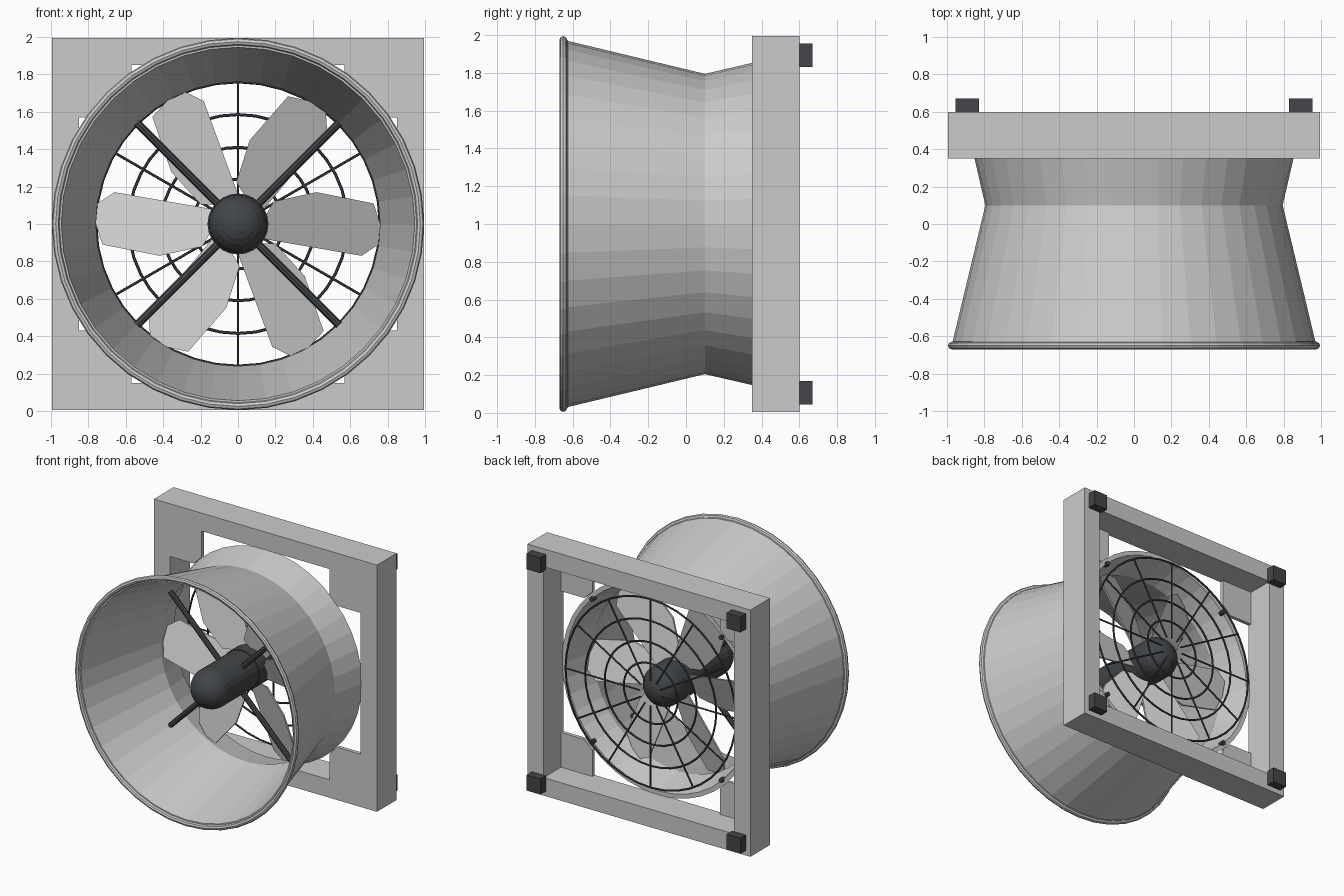
import bpy, bmesh, math
from mathutils import Matrix, Vector

if "Cube" in bpy.data.objects:
    bpy.data.objects.remove(bpy.data.objects["Cube"])

CZ = 1.0  # height of the fan axis
AXIS = Matrix.Translation((0, 0, CZ))

dark = bpy.data.materials.new("dark_metal")
dark.diffuse_color = (0.055, 0.06, 0.065, 1)
dark.use_nodes = True
dark.node_tree.nodes["Principled BSDF"].inputs["Base Color"].default_value = dark.diffuse_color


def finish(name, bm, mat=None):
    bmesh.ops.recalc_face_normals(bm, faces=bm.faces)
    me = bpy.data.meshes.new(name)
    bm.to_mesh(me)
    bm.free()
    ob = bpy.data.objects.new(name, me)
    bpy.context.collection.objects.link(ob)
    if mat:
        me.materials.append(mat)
    return ob


def lathe(name, profile, n, mat=None, closed=True):
    """Spin (radius, y) points around the fan axis."""
    bm = bmesh.new()
    rings = []
    for r, y in profile:
        if r < 1e-5:
            rings.append([bm.verts.new((0, y, CZ))])
        else:
            rings.append([bm.verts.new((r * math.cos(2 * math.pi * k / n), y,
                                        CZ + r * math.sin(2 * math.pi * k / n))) for k in range(n)])
    pairs = list(zip(rings, rings[1:])) + ([(rings[-1], rings[0])] if closed else [])
    for a, b in pairs:
        for k in range(n):
            j = (k + 1) % n
            loop = [a[k], a[j], b[j], b[k]] if len(a) == len(b) else (
                [a[0], b[j], b[k]] if len(a) == 1 else [a[k], a[j], b[0]])
            bm.faces.new(loop)
    return finish(name, bm, mat)


def ring(name, r, y, minor, mat, n=40, m=8):
    pts = [(r + minor * math.cos(2 * math.pi * k / m), y + minor * math.sin(2 * math.pi * k / m))
           for k in range(m)]
    return lathe(name, pts, n, mat)


def box(name, lo, hi, mat=None):
    bm = bmesh.new()
    lo, hi = Vector(lo), Vector(hi)
    bmesh.ops.create_cube(bm, size=1, matrix=Matrix.Translation((lo + hi) / 2)
                          @ Matrix.Diagonal((*(hi - lo), 1)))
    return finish(name, bm, mat)


def rod(name, a, b, r, mat=None, n=8):
    a, b = Vector(a), Vector(b)
    d = b - a
    bm = bmesh.new()
    bmesh.ops.create_cone(bm, cap_ends=True, segments=n, radius1=r, radius2=r, depth=d.length,
                          matrix=Matrix.Translation((a + b) / 2)
                          @ d.to_track_quat('Z', 'Y').to_matrix().to_4x4())
    return finish(name, bm, mat)


def plate(name, pts, thick, mtx):
    """Extrude (x, y, z) outline along y and place it."""
    bm = bmesh.new()
    f = bm.faces.new([bm.verts.new(p) for p in pts])
    ext = bmesh.ops.extrude_face_region(bm, geom=[f])
    bmesh.ops.translate(bm, vec=(0, thick, 0),
                        verts=[v for v in ext['geom'] if isinstance(v, bmesh.types.BMVert)])
    bm.transform(mtx)
    return finish(name, bm)


def polar(r, ang, y):
    return (r * math.cos(ang), y, CZ + r * math.sin(ang))


# Flared housing with a narrow throat, and its rolled front lip
lathe("housing", [(0.975, -0.65), (0.795, 0.10), (0.855, 0.36),
                  (0.82, 0.36), (0.76, 0.10), (0.945, -0.65)], 40)
ring("front_lip", 0.975, -0.65, 0.02, None)
ring("front_lip_bead", 0.965, -0.635, 0.012, None)

# Square mounting frame
O, I, Y0, Y1 = 0.995, 0.85, 0.35, 0.60
box("frame_top", (-O, Y0, CZ + I), (O, Y1, CZ + O))
box("frame_bottom", (-O, Y0, CZ - O), (O, Y1, CZ - I))
for s, side in ((-1, "left"), (1, "right")):
    xs = sorted((s * I, s * O))
    box("frame_" + side, (xs[0], Y0, CZ - I), (xs[1], Y1, CZ + I))

# Corner gussets, rear pads and rim bolts
outline = [(0.57, 0, 0.64), (0.57, 0, 0.85), (0.85, 0, 0.85), (0.85, 0, 0.57), (0.64, 0, 0.57)]
for sx in (-1, 1):
    for sz in (-1, 1):
        plate("corner_gusset", outline, 0.03,
              Matrix.Translation((0, Y0, CZ)) @ Matrix.Diagonal((sx, 1, sz, 1)))
        xs = sorted((sx * 0.83, sx * 0.955))
        zs = sorted((CZ + sz * 0.83, CZ + sz * 0.955))
        box("rear_pad", (xs[0], Y1, zs[0]), (xs[1], 0.67, zs[1]), dark)
        ang = math.atan2(sz, sx)
        rod("rim_bolt", polar(0.815, ang, 0.34), polar(0.815, ang, 0.385), 0.018, dark)
        # Diagonal motor strut
        rod("motor_strut", polar(0.12, ang, -0.09), polar(0.765, ang, -0.09), 0.021, dark)


def dome(r, y, depth):
    return [(r * math.cos(math.pi * k / 12), y + depth * math.sin(math.pi * k / 12)) for k in range(6)] \
        + [(0, y + depth)]


# Motor with domed nose, and rotor hub with domed tail
R = 0.157
lathe("motor", dome(R, -0.34, -0.15)[::-1] + [(R, 0.06), (0, 0.06)], 24, dark, closed=False)
lathe("rotor_hub", [(0, 0.04), (0.163, 0.04)] + dome(0.163, 0.28, 0.14), 24, dark, closed=False)

# Six pitched blades
blade = [(0.14, -0.08), (0.66, -0.17), (0.75, -0.11), (0.76, 0.0), (0.725, 0.11),
         (0.42, 0.17), (0.19, 0.12), (0.14, 0.03)]
pts = [(u, 0.13 - 0.38 * v, v) for u, v in blade]
for k in range(6):
    plate("fan_blade", pts, 0.015, AXIS @ Matrix.Rotation(k * math.pi / 3, 4, 'Y'))

# Rear guard: concentric wire rings and twelve spokes
for r in (0.24, 0.41, 0.585, 0.76):
    ring("guard_ring", r, 0.45, 0.008, dark, n=40, m=6)
for k in range(12):
    a = k * math.pi / 6
    rod("guard_spoke", polar(0.10, a, 0.45), polar(0.765, a, 0.45), 0.007, dark, 6)
